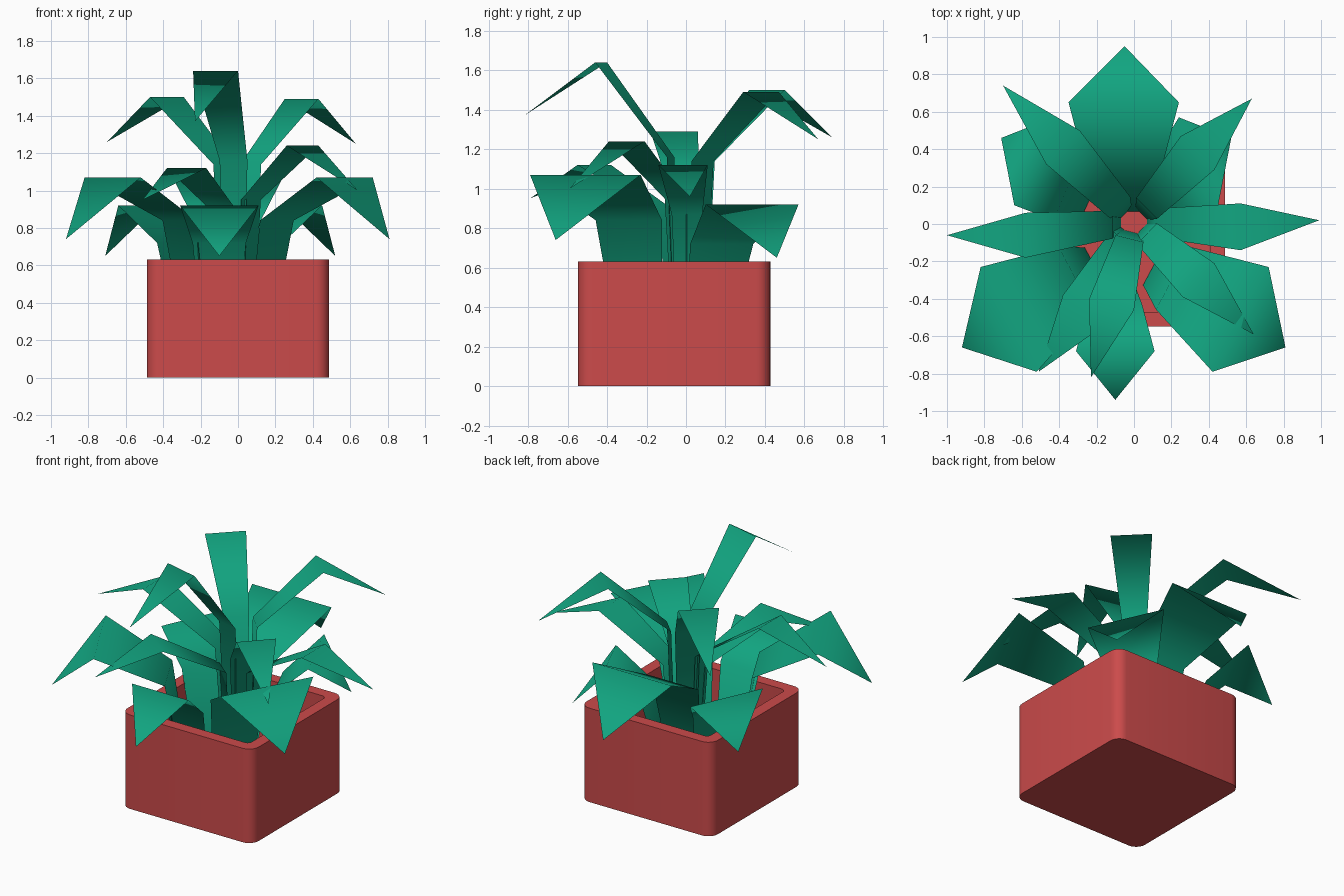
import bpy, bmesh, math
from mathutils import Vector

cube = bpy.data.objects.get("Cube")
if cube:
    bpy.data.objects.remove(cube, do_unlink=True)


def make_material(name, colour):
    mat = bpy.data.materials.new(name)
    mat.use_nodes = True
    mat.diffuse_color = colour
    mat.node_tree.nodes["Principled BSDF"].inputs["Base Color"].default_value = colour
    return mat


leaf_green = make_material("leaf green", (0.006, 0.38, 0.22, 1))
pot_red = make_material("pot red", (0.6, 0.07, 0.07, 1))


def make_object(name, bm, mat, angle):
    mesh = bpy.data.meshes.new(name)
    bm.to_mesh(mesh)
    bm.free()
    mesh.materials.append(mat)
    obj = bpy.data.objects.new(name, mesh)
    bpy.context.collection.objects.link(obj)
    bpy.ops.object.select_all(action='DESELECT')
    obj.select_set(True)
    bpy.context.view_layer.objects.active = obj
    bpy.ops.object.shade_smooth_by_angle(angle=math.radians(angle))
    return obj


# Square pot with rounded corners, a flat rim and a hollow inside
def rounded_square(bm, half, radius, z, steps=6):
    ring = []
    for corner in range(4):
        turn = corner * math.pi / 2
        middle = turn + math.pi / 4
        reach = (half - radius) * math.sqrt(2)
        for i in range(steps + 1):
            a = turn + i / steps * math.pi / 2
            ring.append(bm.verts.new((reach * math.cos(middle) + radius * math.cos(a),
                                      reach * math.sin(middle) + radius * math.sin(a) - 0.06, z)))
    return ring


bm = bmesh.new()
rings = [rounded_square(bm, *spec) for spec in
         [(0.487, 0.07, 0), (0.487, 0.07, 0.63), (0.41, 0.03, 0.63), (0.41, 0.03, 0.1)]]
bm.faces.new(rings[0])
bm.faces.new(rings[-1])
for low, high in zip(rings, rings[1:]):
    for i in range(len(low)):
        j = (i + 1) % len(low)
        bm.faces.new((low[i], low[j], high[j], high[i]))
bmesh.ops.recalc_face_normals(bm, faces=bm.faces)
make_object("pot", bm, pot_red, 40)


# Folded leaf: upright stalk, flaring blade, drooping pointed tip
def leaf(name, centre, a, b, shoulder_z, tip, kink_z, reach, taper):
    a, b, centre = Vector(a), Vector(b), Vector(centre)
    middle, half = (a + b) / 2, (b - a) / 2

    def pair(r, w, z):
        m = centre + (middle - centre) * r
        return [bm.verts.new((*(m + half * s * w), z)) for s in (-1, 1)]

    bm = bmesh.new()
    rows = [pair(reach * 0.6, taper * 0.6, 0.11), pair(reach, taper, kink_z),
            pair(1, 1, shoulder_z)]
    for low, high in zip(rows, rows[1:]):
        bm.faces.new((low[0], low[1], high[1], high[0]))
    end = bm.faces.new((*rows[-1], bm.verts.new(tip)))
    bm.normal_update()
    if end.normal.z < 0:
        bmesh.ops.reverse_faces(bm, faces=bm.faces)
    make_object(name, bm, leaf_green, 100)


# Low outer leaves: shoulder corners and tip
for name, a, b, tip in [
        ("low_front_leaf", (-0.31, -0.68), (0.11, -0.68), (-0.1, -0.94)),
        ("low_back_left_leaf", (0.45, 0.1), (0.24, 0.57), (0.52, 0.46)),
        ("low_back_right_leaf", (-0.43, 0.57), (-0.64, 0.1), (-0.71, 0.46))]:
    leaf(name, (-0.1, -0.05), a, b, 0.92, (*tip, 0.65), 0.72, 0.6, 0.68)

# Broad middle leaves
for name, a, b, tip in [
        ("broad_back_leaf", (0.24, 0.65), (-0.35, 0.65), (-0.05, 0.95)),
        ("broad_front_left_leaf", (0.42, -0.79), (0.72, -0.23), (0.81, -0.66)),
        ("broad_front_right_leaf", (-0.82, -0.23), (-0.52, -0.79), (-0.92, -0.66))]:
    leaf(name, (-0.055, -0.13), a, b, 1.07, (*tip, 0.74), 0.84, 0.42, 0.6)

# Narrow upper leaves: shoulder corners, shoulder height, tip, bend height
for name, a, b, z, tip, kink in [
        ("tall_front_leaf", (-0.24, -0.4), (0, -0.46), 1.64, (-0.23, -0.82, 1.37), 1.16),
        ("upper_back_left_leaf", (0.43, 0.29), (0.25, 0.47), 1.49, (0.63, 0.67, 1.25), 1.14),
        ("upper_back_right_leaf", (-0.29, 0.5), (-0.47, 0.32), 1.5, (-0.7, 0.74, 1.26), 1.14),
        ("upper_right_leaf", (-0.58, 0.06), (-0.58, -0.18), 1.29, (-1, -0.06, 1.1), 0.98),
        ("upper_front_left_leaf", (0.26, -0.39), (0.43, -0.21), 1.24, (0.64, -0.59, 1), 0.95),
        ("upper_left_leaf", (0.57, -0.14), (0.57, 0.11), 1.12, (0.99, 0.02, 0.96), 0.87),
        ("upper_front_right_leaf", (-0.38, -0.38), (-0.17, -0.55), 1.12, (-0.51, -0.79, 0.95), 0.87)]:
    leaf(name, (0, 0.01), a, b, z, tip, kink, 0.2, 0.62)
